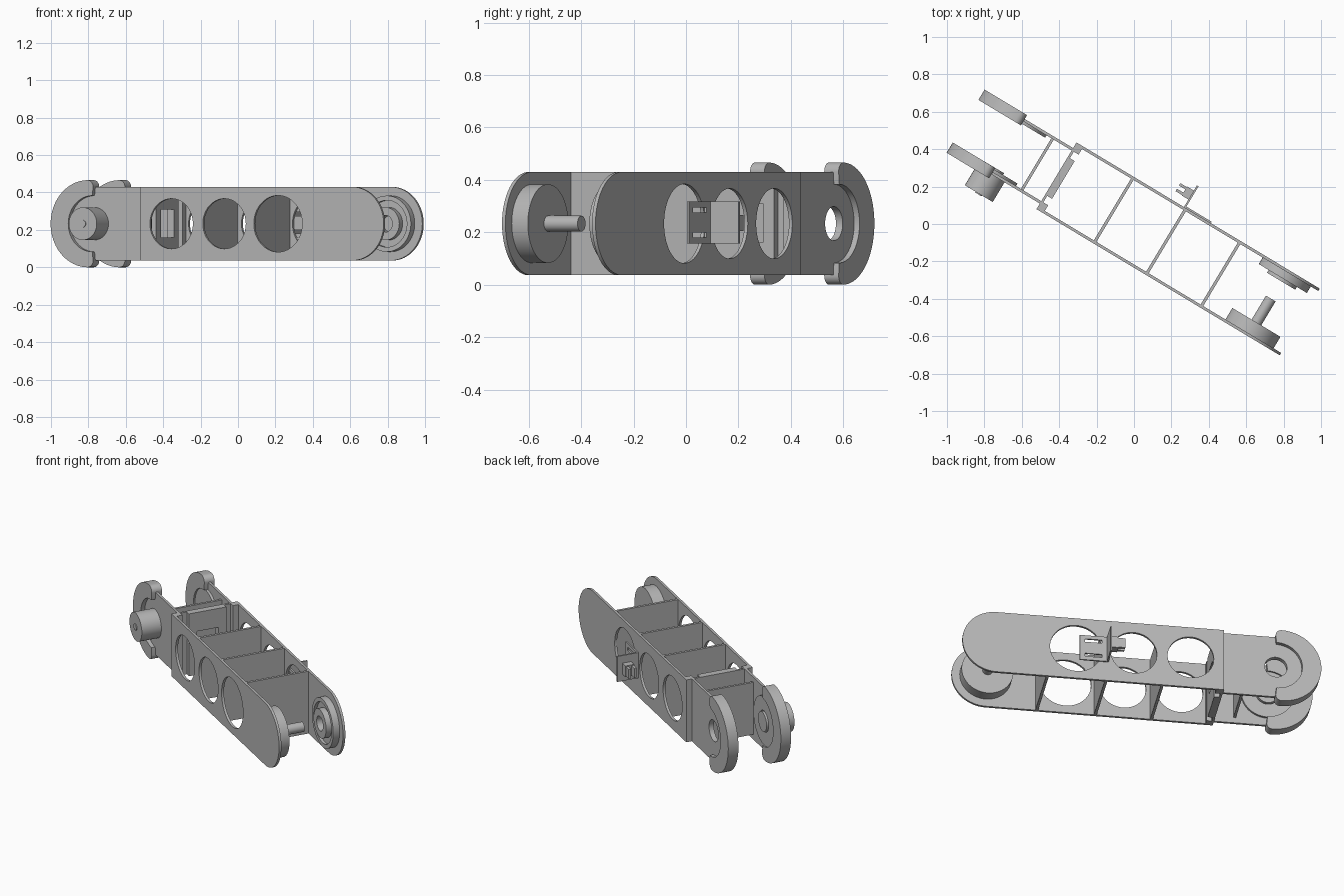
import bpy, bmesh, math
from mathutils import Matrix

if "Cube" in bpy.data.objects:
    bpy.data.objects.remove(bpy.data.objects["Cube"])

grey = bpy.data.materials.new("plain_grey")
grey.use_nodes = True
GREY = (0.47, 0.47, 0.47, 1)
grey.diffuse_color = GREY
grey.node_tree.nodes["Principled BSDF"].inputs["Base Color"].default_value = GREY

TURN = Matrix.Rotation(math.radians(-31), 4, "Z")   # the arm lies diagonally
MID = 0.233          # height of the long axis
SIDE = 0.0075        # centre plane between the two side plates
WHEEL_U, JOINT_U = 0.832, -0.795


def arc(u, z, r, a0, a1, n=40):
    angles = [math.radians(a0 + (a1 - a0) * i / n) for i in range(n + 1)]
    return [(u + r * math.cos(a), z + r * math.sin(a)) for a in angles]


def circle(u, r, z=MID):
    return arc(u, z, r, 0, 360, 64)[:-1]


def rect(u0, u1, z0, z1):
    return [(u0, z0), (u1, z0), (u1, z1), (u0, z1)]


def slab(name, loops, v0, v1):
    """Side profile (first loop outer, others holes) extruded across the arm."""
    curve = bpy.data.curves.new(name, "CURVE")
    curve.dimensions = "2D"
    curve.fill_mode = "BOTH"
    curve.extrude = abs(v1 - v0) / 2
    for loop in loops:
        spline = curve.splines.new("POLY")
        spline.points.add(len(loop) - 1)
        for p, (u, z) in zip(spline.points, loop):
            p.co = (u, z, 0, 1)
        spline.use_cyclic_u = True
    temp = bpy.data.objects.new("temp", curve)
    mesh = bpy.data.meshes.new_from_object(temp)
    bpy.data.objects.remove(temp)
    bm = bmesh.new()
    bm.from_mesh(mesh)
    for v in bm.verts:
        v.co = (v.co.x, v.co.z + (v0 + v1) / 2, v.co.y)
    bmesh.ops.remove_doubles(bm, verts=bm.verts, dist=1e-5)
    bmesh.ops.recalc_face_normals(bm, faces=bm.faces)
    bm.transform(TURN)
    bm.to_mesh(mesh)
    bm.free()
    mesh.materials.clear()
    mesh.materials.append(grey)
    mesh.name = name
    obj = bpy.data.objects.new(name, mesh)
    bpy.context.collection.objects.link(obj)
    bpy.ops.object.select_all(action="DESELECT")
    obj.select_set(True)
    bpy.context.view_layer.objects.active = obj
    bpy.ops.object.shade_smooth_by_angle(angle=math.radians(30))
    return obj


# Profiles shared by both sides
R = 0.197
main_plate = arc(WHEEL_U, MID, R, -90, 90) + [(-0.488, MID + R), (-0.488, MID - R)]
main_holes = [circle(-0.295, 0.134), circle(0.035, 0.134), circle(0.37, 0.151)]
tail_plate = arc(JOINT_U, MID, R, 90, 270) + [(-0.47, MID - R), (-0.47, MID + R)]
TIP, CR = -0.79, 0.035
hook = (arc(TIP - CR, 0.466 - CR, CR, 0, 90, 8)
        + arc(-0.822, MID, 0.233, 92, 268)
        + arc(TIP - CR, CR, CR, -90, 0, 8)
        + arc(JOINT_U, MID, 0.15, 270, 90))

# Side frames, mirrored about the centre plane
for label, s in (("front", -1), ("back", 1)):
    def side(name, loops, d0, d1):
        slab(f"{label}_{name}", loops, SIDE + s * d0, SIDE + s * d1)
    side("main_plate", [main_plate] + main_holes, 0.193, 0.208)
    side("tail_plate", [tail_plate, circle(JOINT_U, 0.065)], 0.158, 0.173)
    side("tail_spacer", [rect(-0.488, -0.445, MID - R, MID + R)], 0.158, 0.195)
    side("joint_disc", [circle(JOINT_U, 0.15), circle(JOINT_U, 0.065)], 0.143, 0.158)
    side("joint_hook", [hook], 0.133, 0.197)

# Cross walls between the side plates
for i, u in enumerate((-0.131, 0.195, 0.535)):
    slab(f"cross_wall_{i + 1}", [rect(u - 0.008, u + 0.008, MID - R, MID + R)],
         -0.187, 0.202)
for name, u0, u1, v0, v1 in (("end_wall", -0.488, -0.475, -0.187, 0.202),
                             ("end_wall_pad", -0.475, -0.445, -0.11, 0.125)):
    slab(name + "_lower", [rect(u0, u1, MID - R, 0.16)], v0, v1)
    slab(name + "_upper", [rect(u0, u1, 0.31, MID + R)], v0, v1)
    slab(name + "_front", [rect(u0, u1, 0.16, 0.31)], v0, -0.06)
    slab(name + "_back", [rect(u0, u1, 0.16, 0.31)], 0.075, v1)
slab("tail_wall", [rect(-0.615, -0.6, 0.07, 0.4)], -0.152, 0.167)

# Front wheel with its shaft
slab("front_wheel", [circle(WHEEL_U, 0.15)], -0.188, -0.114)
slab("wheel_shaft", [circle(WHEEL_U, 0.03)], -0.12, 0.035)

# Back pulley: floor, rim and raised hub
slab("pulley_floor", [circle(WHEEL_U, 0.149), circle(WHEEL_U, 0.045)], 0.178, 0.202)
slab("pulley_rim", [circle(WHEEL_U, 0.15), circle(WHEEL_U, 0.125)], 0.16, 0.202)
slab("pulley_hub", [circle(WHEEL_U, 0.088), circle(WHEEL_U, 0.045)], 0.143, 0.18)

# Joint motor
slab("motor_body", [circle(JOINT_U, 0.087)], -0.288, -0.165)
slab("motor_cap", [circle(JOINT_U, 0.02)], -0.293, -0.285)
slab("motor_hub", [circle(JOINT_U, 0.06)], -0.165, -0.125)

# Sensor bracket on the back plate
slots = [rect(0.22, 0.32, z, z + 0.02) for z in (0.18, 0.275)]
slab("bracket_base", [rect(0.185, 0.35, 0.157, 0.318)] + slots, 0.215, 0.224)
slab("bracket_fin", [rect(0.182, 0.192, 0.157, 0.318)], 0.215, 0.35)
slab("sensor_block", [rect(0.14, 0.183, 0.2, 0.27)], 0.262, 0.318)
for i, v in enumerate((0.265, 0.3)):
    slab(f"sensor_prong_{i + 1}", [rect(0.1, 0.145, 0.205, 0.265)], v, v + 0.015)
